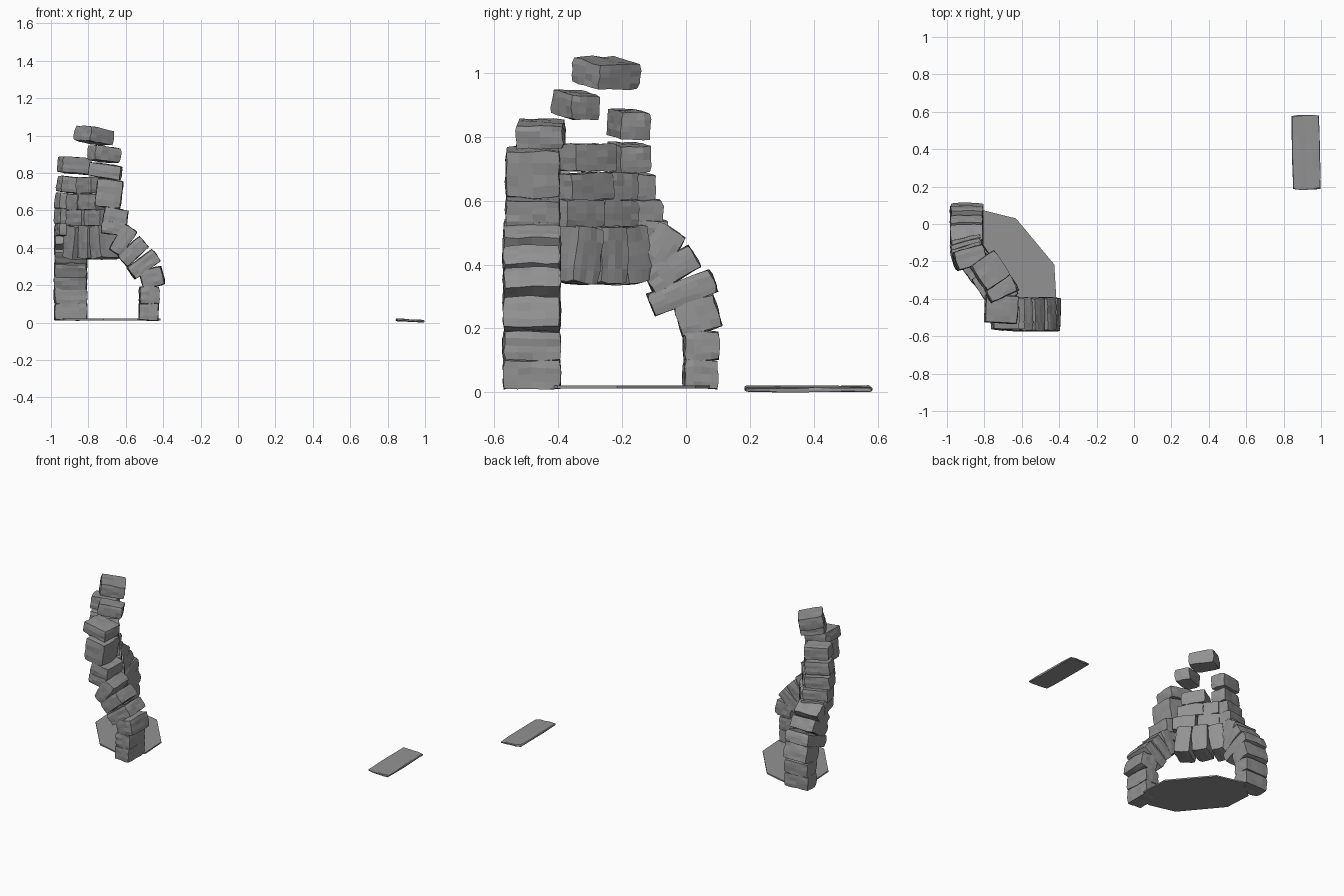
import bpy, bmesh, random
from math import radians
from mathutils import Matrix, Vector

if "Cube" in bpy.data.objects:
    bpy.data.objects.remove(bpy.data.objects["Cube"])

random.seed(4)

grey = bpy.data.materials.new("dark_stone")
grey.diffuse_color = (0.29, 0.29, 0.29, 1)
grey.use_nodes = True
grey.node_tree.nodes["Principled BSDF"].inputs["Base Color"].default_value = grey.diffuse_color


def finish(name, bm):
    me = bpy.data.meshes.new(name)
    bm.to_mesh(me)
    bm.free()
    me.materials.append(grey)
    ob = bpy.data.objects.new(name, me)
    bpy.context.collection.objects.link(ob)
    return ob


def stone(name, pos, size, yaw=0, tilt=0, roll=0, jitter=0.003):
    """Rough block: size = (along wall, wall thickness, height)."""
    bm = bmesh.new()
    bmesh.ops.create_cube(bm, size=1)
    bmesh.ops.subdivide_edges(bm, edges=bm.edges[:], cuts=3, use_grid_fill=True)
    for v in bm.verts:
        # bulge the faces slightly, pull in edges and corners, then roughen
        ext = sum(abs(c) > 0.49 for c in v.co)
        v.co *= {1: 1.0, 2: 0.975, 3: 0.94}[ext]
        v.co = Vector([c * s for c, s in zip(v.co, size)])
        v.co += Vector([random.uniform(-jitter, jitter) for _ in range(3)])
    turn = Matrix.Rotation(radians(yaw + random.uniform(-3, 3)), 4, 'Z')
    lean = Matrix.Rotation(radians(-tilt + random.uniform(-2, 2)), 4, 'Y')
    bm.transform(Matrix.Translation(pos) @ turn @ lean
                 @ Matrix.Rotation(radians(roll), 4, 'X'))
    return finish(name, bm)


# legs curving into the arch: position along wall, z, radial length, height, tilt
near_leg = [(-.478, .057, .105, .09, 0), (-.475, .146, .105, .09, 0),
            (-.458, .24, .12, .10, 14), (-.505, .312, .17, .08, 35),
            (-.56, .38, .16, .08, 42), (-.615, .44, .16, .08, 56)]
far_leg = [(.045, .057, .105, .09, 0), (.047, .146, .11, .09, 0),
           (.038, .24, .13, .105, 16), (-.012, .312, .215, .075, 20),
           (-.045, .385, .17, .08, 30), (-.08, .452, .14, .10, 58)]
for x, z, length, h, tilt in near_leg:
    stone("near_leg_stone", (x, -.483, z), (length, .18, h), 0, tilt)
for y, z, length, h, tilt in far_leg:
    stone("far_leg_stone", (-.895, y, z), (length, .175, h), 90, tilt)

# shoulder stones above the legs: x, y, z, size
near = [(-.665, -.485, .505, (.13, .17, .07)), (-.655, -.48, .565, (.13, .17, .09)),
        (-.69, -.48, .69, (.14, .17, .15)), (-.71, -.455, .81, (.175, .15, .075))]
for x, y, z, s in near:
    stone("near_shoulder_stone", (x, y, z), s, 0, -7)
far = [(-.89, -.14, .50, .14), (-.89, -.155, .565, .13), (-.89, -.17, .645, .11),
       (-.88, -.18, .735, .10), (-.875, -.178, .84, .10)]
for x, y, z, w in far:
    stone("far_shoulder_stone", (x, y, z), (w, .165, .086), 105, 0, 5)

# upright keystones at the middle of the arch
for x, y, tilt in ((-.705, -.345, -8), (-.77, -.262, 0), (-.845, -.19, 8)):
    stone("keystone", (x, y, .43), (.10, .15, .18), 125, tilt)

# diagonal chimney courses
for x, y, z, w in ((-.72, -.355, .56, .15), (-.82, -.245, .56, .14),
                   (-.75, -.335, .645, .17), (-.83, -.235, .645, .11),
                   (-.765, -.32, .735, .155)):
    stone("chimney_stone", (x, y, z), (w, .15, .086), 125)
stone("chimney_upper_stone", (-.715, -.345, .90), (.10, .155, .08), 112, 0, 7)
stone("chimney_top_stone", (-.77, -.25, 1.0), (.16, .155, .08), 128, 0, 10)

# octagonal hearth plate between the legs
along, out = Vector((-.64, .77, 0)), Vector((.77, .64, 0))
outline = [(.16, .19), (.31, .08), (.31, -.08), (.16, -.19),
           (-.16, -.19), (-.31, -.08), (-.31, .08), (-.16, .19)]
bm = bmesh.new()
face = bm.faces.new([bm.verts.new(Vector((-.675, -.215, .012)) + along * a + out * b)
                     for a, b in outline])
top = bmesh.ops.extrude_face_region(bm, geom=[face])
bmesh.ops.translate(bm, vec=(0, 0, .009), verts=[g for g in top["geom"]
                    if isinstance(g, bmesh.types.BMVert)])
bmesh.ops.recalc_face_normals(bm, faces=bm.faces[:])
finish("hearth_plate", bm)

# fallen flat slab, slightly tilted
slab = stone("loose_slab", (.92, .383, .0125), (.148, .40, .013), 0, -3, 0, .0015)
low = min(v.co.z for v in slab.data.vertices)
for v in slab.data.vertices:
    v.co.z -= low
